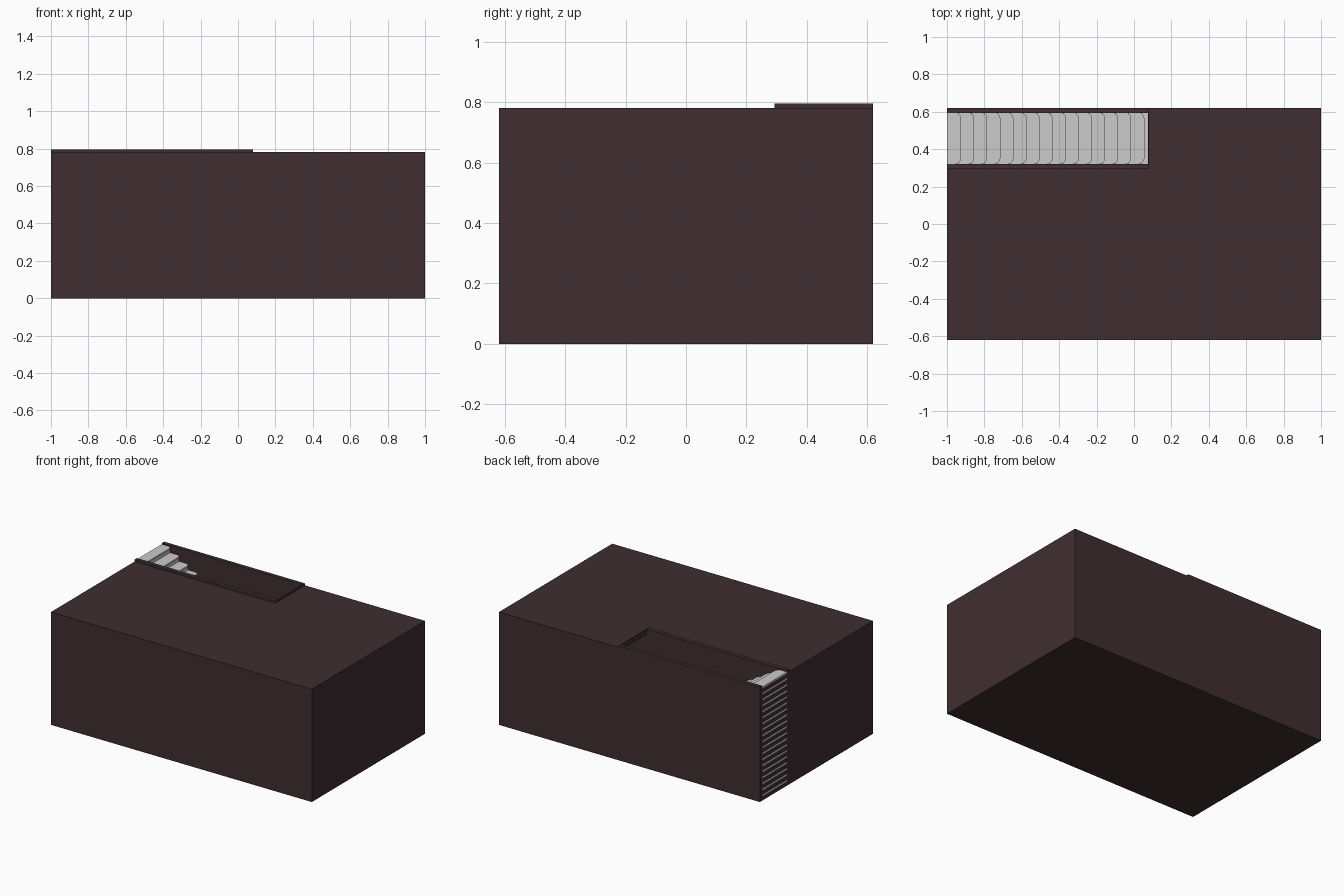
import bpy, bmesh, math

if "Cube" in bpy.data.objects:
    bpy.data.objects.remove(bpy.data.objects["Cube"])

DARK = bpy.data.materials.new("dark_brown")
DARK.diffuse_color = (0.05, 0.027, 0.031, 1)
DARK.use_nodes = True
DARK.node_tree.nodes["Principled BSDF"].inputs["Base Color"].default_value = DARK.diffuse_color


def finish(bm, name, mat=None):
    bmesh.ops.recalc_face_normals(bm, faces=bm.faces[:])
    me = bpy.data.meshes.new(name)
    bm.to_mesh(me)
    bm.free()
    ob = bpy.data.objects.new(name, me)
    bpy.context.collection.objects.link(ob)
    if mat:
        me.materials.append(mat)
    return ob


def prism(name, pts, vec, mat=None):
    """Extrude a closed outline of 3D points along vec."""
    bm = bmesh.new()
    face = bm.faces.new([bm.verts.new(p) for p in pts])
    ext = bmesh.ops.extrude_face_region(bm, geom=[face])
    moved = [g for g in ext["geom"] if isinstance(g, bmesh.types.BMVert)]
    bmesh.ops.translate(bm, verts=moved, vec=vec)
    return finish(bm, name, mat)


def box(name, x0, x1, y0, y1, z0, z1, mat=None):
    pts = [(x0, y0, z0), (x1, y0, z0), (x1, y1, z0), (x0, y1, z0)]
    return prism(name, pts, (0, 0, z1 - z0), mat)


TOP, RIM = 0.782, 0.796        # floor level and curb level
Y0, Y1 = 0.322, 0.594          # stairwell width
X_END = 0.08                   # right end of the opening
STEPS, RUN, RISE = 19, 0.07, 0.0415

# Main block with the stairwell cut out; the well continues under the floor
block = box("block", -1, 1, -0.62, 0.62, 0, TOP, DARK)
well = [(-0.992, 0.012), (0.37, 0.012), (0.37, 0.76), (X_END - 0.004, 0.76),
        (X_END - 0.004, 0.9), (-0.992, 0.9)]
cutter = prism("stairwell_cutter", [(x, Y0, z) for x, z in well],
               (0, Y1 - Y0, 0), DARK)
cutter.hide_render = True
cutter.hide_viewport = True
mod = block.modifiers.new("stairwell", 'BOOLEAN')
mod.operation = 'DIFFERENCE'
mod.object = cutter

# Raised curb on three sides of the opening
box("curb_front", -1, X_END, 0.294, Y0, TOP, RIM, DARK)
box("curb_back", -1, X_END, Y1, 0.62, TOP, RIM, DARK)
box("curb_end", X_END - 0.004, X_END, Y0, Y1, TOP, RIM, DARK)

# Stairs: long treads with rounded nose corners, risers set back below
R = 0.028
for k in range(STEPS):
    nose = -0.925 + RUN * k
    z = TOP + 0.006 - RISE * k
    outline = [(-1.001, Y0)]
    for cy, a0 in ((Y0 + R, -90), (Y1 - R, 0)):
        for i in range(6):
            a = math.radians(a0 + 18 * i)
            outline.append((nose - R + R * math.cos(a), cy + R * math.sin(a)))
    outline.append((-1.001, Y1))
    prism(f"tread_{k + 1}", [(x, y, z - 0.011) for x, y in outline], (0, 0, 0.011))
    box(f"riser_{k + 1}", -0.991, nose - 0.012, Y0 + 0.001, Y1 - 0.001,
        max(z - RISE, 0.012), z - 0.011)
